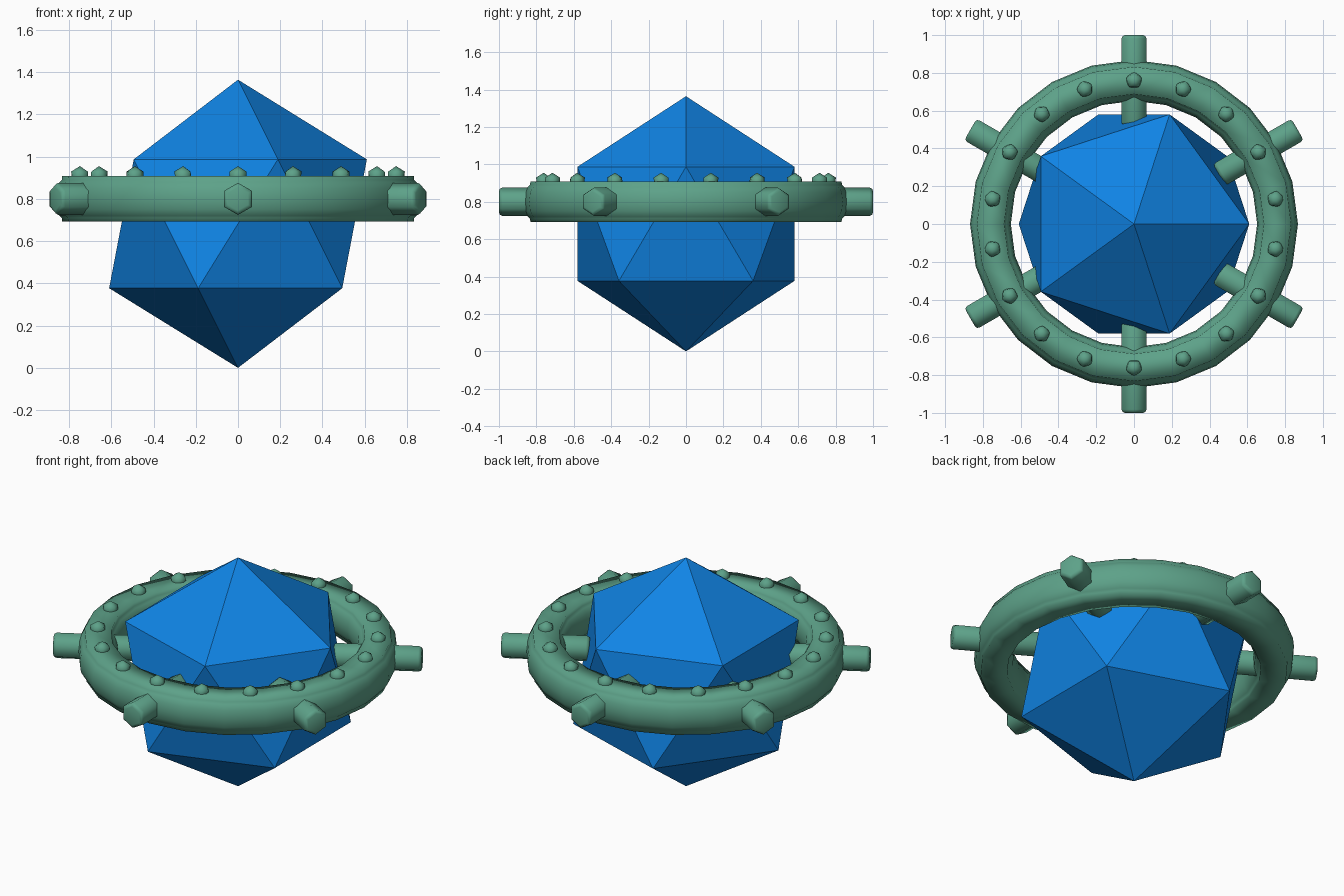
import bpy, bmesh, math
from mathutils import Matrix

if "Cube" in bpy.data.objects:
    bpy.data.objects.remove(bpy.data.objects["Cube"])


def material(name, colour):
    m = bpy.data.materials.new(name)
    m.diffuse_color = colour
    m.use_nodes = True
    m.node_tree.nodes["Principled BSDF"].inputs["Base Color"].default_value = m.diffuse_color
    return m


BLUE = material("crystal_blue", (0.005, 0.23, 0.78, 1))
GREEN = material("ring_green", (0.11, 0.36, 0.25, 1))
Z = 0.80       # ring height
MAJOR = 0.76   # ring centreline radius


def make(name, bm, mat, smooth):
    bmesh.ops.recalc_face_normals(bm, faces=bm.faces)
    for f in bm.faces:
        f.smooth = smooth
    me = bpy.data.meshes.new(name)
    bm.to_mesh(me)
    bm.free()
    me.materials.append(mat)
    ob = bpy.data.objects.new(name, me)
    bpy.context.collection.objects.link(ob)
    return ob


# Faceted crystal: a plain icosahedron standing on its point
bm = bmesh.new()
bmesh.ops.create_icosphere(bm, subdivisions=1, radius=0.682,
                           matrix=Matrix.Translation((0, 0, 0.682)))
make("crystal", bm, BLUE, False)

# Ring: rounded, slightly stepped section swept through 24 segments
quarter = [(0.108, 0), (0.102, 0.05), (0.085, 0.08), (0.074, 0.09), (0.072, 0.108)]
half = quarter + [(-x, z) for x, z in reversed(quarter)]
section = half + [(x, -z) for x, z in reversed(half[1:-1])]
bm = bmesh.new()
N = 24
loops = []
for i in range(N):
    a = math.tau * i / N
    loops.append([bm.verts.new(((MAJOR + x) * math.cos(a), (MAJOR + x) * math.sin(a), Z + z))
                  for x, z in section])
for i in range(N):
    p, q = loops[i], loops[(i + 1) % N]
    for j in range(len(section)):
        k = (j + 1) % len(section)
        bm.faces.new((p[j], q[j], q[k], p[k]))
make("ring", bm, GREEN, True)

# Six hexagonal pegs through the ring, with bevelled ends
for i in range(6):
    a = math.radians(30 + 60 * i)
    bm = bmesh.new()
    bmesh.ops.create_cone(bm, cap_ends=True, segments=6, radius1=0.076, radius2=0.076, depth=0.48)
    rims = [e for e in bm.edges if abs(e.verts[0].co.z - e.verts[1].co.z) < 1e-4]
    bmesh.ops.bevel(bm, geom=rims, offset=0.018, segments=2, profile=0.5, affect='EDGES')
    # point a hexagon corner straight up once the peg lies flat
    corner = max(bm.verts, key=lambda v: v.co.xy.length).co
    spin = Matrix.Rotation(math.pi - math.atan2(corner.y, corner.x), 4, 'Z')
    bm.transform(Matrix.Rotation(a, 4, 'Z') @ Matrix.Translation((MAJOR, 0, Z))
                 @ Matrix.Rotation(math.pi / 2, 4, 'Y') @ spin)
    make(f"peg_{i + 1}", bm, GREEN, True)

# Eighteen small studs on top of the ring
for i in range(18):
    a = math.radians(10 + 20 * i)
    bm = bmesh.new()
    bmesh.ops.create_icosphere(bm, subdivisions=1, radius=0.047)
    bm.transform(Matrix.Rotation(a, 4, 'Z') @ Matrix.Translation((MAJOR, 0, Z + 0.108)))
    make(f"stud_{i + 1}", bm, GREEN, True)
